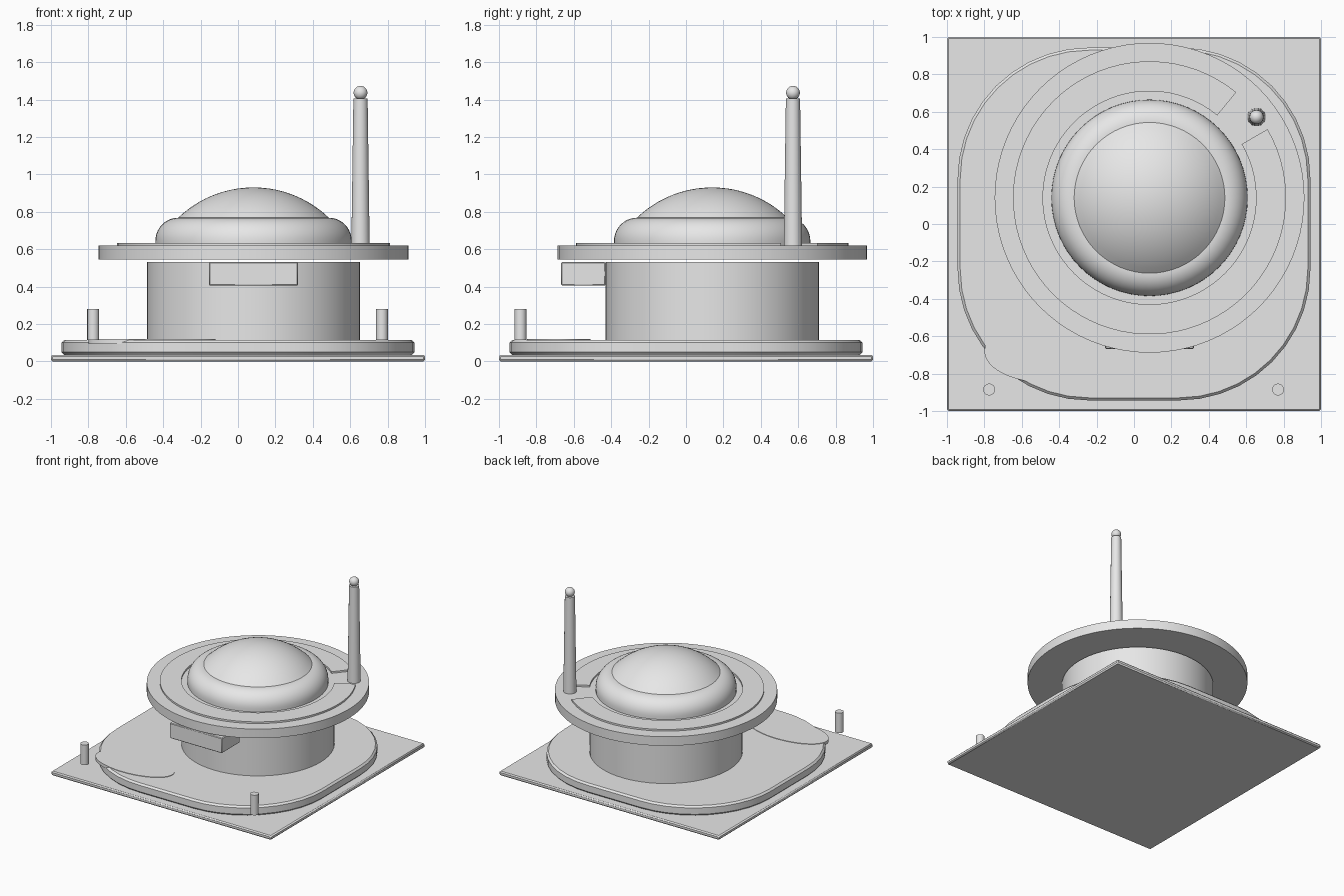
import bpy
import bmesh
from math import pi, cos, sin, radians, sqrt

cube = bpy.data.objects.get("Cube")
if cube:
    bpy.data.objects.remove(cube, do_unlink=True)


def material(name, value):
    m = bpy.data.materials.new(name)
    m.use_nodes = True
    colour = (value, value, value, 1)
    m.diffuse_color = colour
    m.node_tree.nodes["Principled BSDF"].inputs["Base Color"].default_value = colour
    return m


GREY = material("grey", 0.8)
PALE = material("pale_grey", 1.0)
AXIS = (0.083, 0.14)  # shared centre of the drum, rim and dome


def finish(name, bm, mat, bevel=0, segments=1):
    bmesh.ops.recalc_face_normals(bm, faces=bm.faces)
    mesh = bpy.data.meshes.new(name)
    bm.to_mesh(mesh)
    bm.free()
    mesh.materials.append(mat)
    ob = bpy.data.objects.new(name, mesh)
    bpy.context.collection.objects.link(ob)
    bpy.ops.object.select_all(action='DESELECT')
    ob.select_set(True)
    bpy.context.view_layer.objects.active = ob
    bpy.ops.object.shade_smooth_by_angle(angle=radians(35))
    if bevel:
        mod = ob.modifiers.new("edge", 'BEVEL')
        mod.width = bevel
        mod.segments = segments
        mod.limit_method = 'ANGLE'
        mod.angle_limit = radians(40)
    return ob


def prism(name, outline, z0, z1, mat=GREY, bevel=0):
    """Extrude a flat outline upwards."""
    bm = bmesh.new()
    face = bm.faces.new([bm.verts.new((x, y, z0)) for x, y in outline])
    out = bmesh.ops.extrude_face_region(bm, geom=[face])
    for v in out["geom"]:
        if isinstance(v, bmesh.types.BMVert):
            v.co.z = z1
    return finish(name, bm, mat, bevel)


def ellipse(cx, cy, rx, ry, n):
    return [(cx + rx * cos(2 * pi * i / n), cy + ry * sin(2 * pi * i / n))
            for i in range(n)]


def rectangle(x0, x1, y0, y1):
    return [(x0, y0), (x1, y0), (x1, y1), (x0, y1)]


def lathe(name, profile, centre, n=64, mat=GREY):
    """Spin an (r, z) profile around a vertical axis."""
    bm = bmesh.new()
    verts = [bm.verts.new((r, 0, z)) for r, z in profile]
    edges = [bm.edges.new(pair) for pair in zip(verts, verts[1:])]
    bmesh.ops.spin(bm, geom=verts + edges, cent=(0, 0, 0), axis=(0, 0, 1),
                   angle=2 * pi, steps=n)
    bmesh.ops.remove_doubles(bm, verts=bm.verts, dist=0.0005)
    bmesh.ops.translate(bm, verts=bm.verts, vec=(*centre, 0))
    return finish(name, bm, mat)


# Square ground plate and the rounded slab on it
prism("ground_plate", rectangle(-1, 1, -1, 1), 0, 0.035, bevel=0.009)

half, radius, steps = 0.943, 0.7, 10
slab = []
for quarter, (sx, sy) in enumerate([(1, 1), (-1, 1), (-1, -1), (1, -1)]):
    for i in range(steps + 1):
        a = pi / 2 * (quarter + i / steps)
        slab.append((sx * (half - radius) + radius * cos(a),
                     sy * (half - radius) + radius * sin(a)))
prism("rounded_slab", slab, 0.035, 0.115, bevel=0.014)

# Thin oval patch overhanging one corner of the slab
prism("oval_patch", ellipse(-0.46, -0.68, 0.34, 0.17, 48), 0.093, 0.119)

# Drum, box on its front, and the rim above
prism("drum", ellipse(*AXIS, 0.57, 0.57, 64), 0.1, 0.53)
prism("front_box", rectangle(-0.155, 0.32, -0.667, -0.43), 0.405, 0.53, bevel=0.005)
prism("rim_disc", ellipse(*AXIS, 0.828, 0.828, 80), 0.545, 0.62)

# Open pale band on the rim, with a gap beside the mast
start, sweep, n = radians(50.6), radians(339.6), 72
angles = [start + sweep * i / n for i in range(n + 1)]
bm = bmesh.new()
rings = []
for a in angles:
    rings.append([bm.verts.new((AXIS[0] + r * cos(a), AXIS[1] + r * sin(a), z))
                  for r, z in [(0.57, 0.615), (0.73, 0.615), (0.73, 0.634), (0.57, 0.634)]])
for a, b in zip(rings, rings[1:]):
    for k in range(4):
        j = (k + 1) % 4
        bm.faces.new((a[k], a[j], b[j], b[k]))
bm.faces.new(rings[0])
bm.faces.new(rings[-1])
finish("pale_band", bm, PALE)

# Dome: rounded shoulder with a shallow cap
shoulder = [(0.525, 0.61)]
shoulder += [(0.403 + 0.122 * cos(pi / 2 * i / 10), 0.643 + 0.125 * sin(pi / 2 * i / 10))
             for i in range(11)]
shoulder.append((0, 0.768))
lathe("dome_shoulder", shoulder, AXIS)

cap_r, cap_h = 0.403, 0.162
ball = (cap_r ** 2 + cap_h ** 2) / (2 * cap_h)
cap = [(cap_r * i / 14, 0.93 - ball + sqrt(ball ** 2 - (cap_r * i / 14) ** 2))
       for i in range(15)]
lathe("dome_cap", cap, AXIS)

# Tapered mast with a ball tip
mast = (0.655, 0.572)
lathe("mast", [(0, 0.615), (0.049, 0.615), (0.038, 1.405), (0, 1.405)], mast, 24)
tip = [(0.037 * sin(pi * i / 12), 1.436 - 0.037 * cos(pi * i / 12)) for i in range(13)]
lathe("mast_tip", tip, mast, 24)

# Two short front pins
for side, x in (("right", -0.774), ("left", 0.77)):
    prism(side + "_pin", ellipse(x, -0.885, 0.032, 0.032, 16), 0.115, 0.28)
